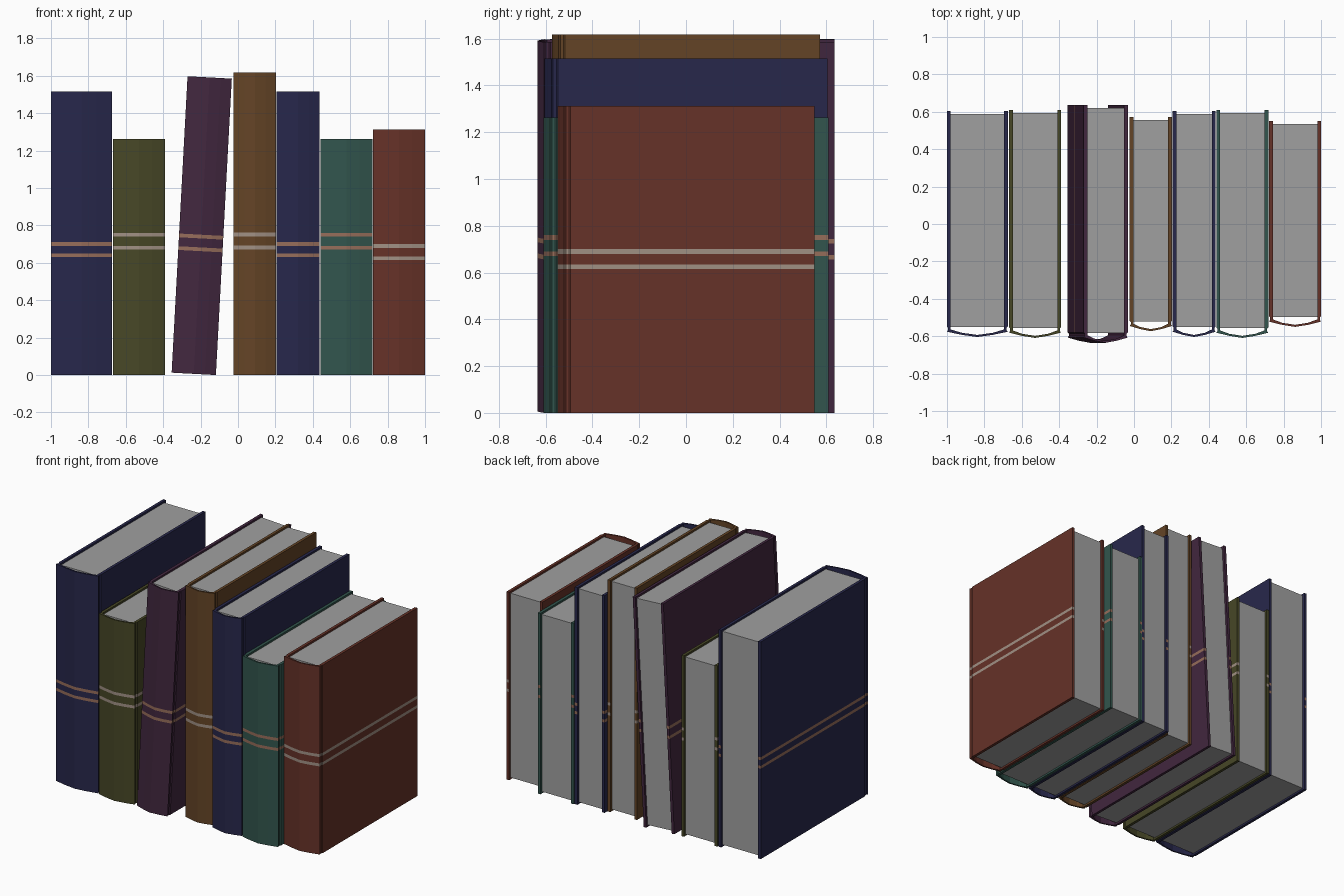
import bpy, bmesh, math

if "Cube" in bpy.data.objects:
    bpy.data.objects.remove(bpy.data.objects["Cube"])


def material(name, r, g, b):
    m = bpy.data.materials.new(name)
    lin = [((c / 255 + 0.055) / 1.055) ** 2.4 for c in (r, g, b)]
    m.diffuse_color = (*lin, 1)
    m.use_nodes = True
    m.node_tree.nodes["Principled BSDF"].inputs["Base Color"].default_value = m.diffuse_color
    return m


navy = material("navy cloth", 39, 39, 75)
olive = material("olive cloth", 71, 71, 38)
purple = material("purple cloth", 66, 39, 63)
brown = material("brown cloth", 100, 68, 38)
teal = material("teal cloth", 50, 85, 77)
red = material("red cloth", 102, 50, 40)
copper = material("copper band", 150, 109, 90)
beige = material("beige band", 160, 144, 132)
paper = material("paper", 160, 160, 160)


def finish(name, bm, mats):
    bmesh.ops.recalc_face_normals(bm, faces=bm.faces)
    me = bpy.data.meshes.new(name)
    bm.to_mesh(me)
    bm.free()
    ob = bpy.data.objects.new(name, me)
    bpy.context.collection.objects.link(ob)
    for m in mats:
        me.materials.append(m)
    return ob


def book(name, x0, x1, height, half_depth, cloth, band, z_bands, tilt=0):
    h, d = (x1 - x0) / 2, half_depth
    t, s = 0.02, 0.011           # board and spine thickness
    # Half of the cover section, from the back edge to the spine centre: outer and inner points
    outer = [(h, d), (h, -d + .056), (h - .006, -d + .05), (h - .006, -d + .036),
             (h, -d + .028), (h * .5, -d + .011), (0, -d)]
    inner = [(h - t, d), (h - t, -d + .056), (h - t, -d + .05), (h - t, -d + .042),
             (h - t, -d + .029 + s), (h * .5, -d + .011 + s), (0, -d + s)]
    mirror = lambda pts: pts + [(-x, y) for x, y in pts[-2::-1]]
    outer, inner = mirror(outer), mirror(inner)

    # Cover: the section stacked in layers, with the two bands as their own layers
    levels = [0]
    for z in z_bands:
        levels += [z - .01, z + .01]
    levels.append(height)
    bm = bmesh.new()
    rows_o = [[bm.verts.new((x, y, z)) for x, y in outer] for z in levels]
    rows_i = [[bm.verts.new((x, y, z)) for x, y in inner] for z in levels]
    n = len(outer)
    for k in range(len(levels) - 1):
        for i in range(n - 1):
            f = bm.faces.new((rows_o[k][i], rows_o[k][i + 1], rows_o[k + 1][i + 1], rows_o[k + 1][i]))
            f.material_index = k % 2
            bm.faces.new((rows_i[k][i], rows_i[k + 1][i], rows_i[k + 1][i + 1], rows_i[k][i + 1]))
        for i in (0, n - 1):
            f = bm.faces.new((rows_o[k][i], rows_o[k + 1][i], rows_i[k + 1][i], rows_i[k][i]))
            f.material_index = k % 2
    for k in (0, -1):
        for i in range(n - 1):
            bm.faces.new((rows_o[k][i], rows_o[k][i + 1], rows_i[k][i + 1], rows_i[k][i]))
    cover = finish(name + "_cover", bm, [cloth, band])

    # Page block, slightly inset at the back, top and bottom
    bm = bmesh.new()
    bmesh.ops.create_cube(bm, size=1)
    y_front, y_back, inset = -d + .053, d - .016, .013
    for v in bm.verts:
        v.co.x *= 2 * (h - t)
        v.co.y = y_back if v.co.y > 0 else y_front
        v.co.z = height - inset if v.co.z > 0 else inset
    pages = finish(name + "_pages", bm, [paper])

    for ob in (cover, pages):
        ob.location = ((x0 + x1) / 2, 0, h * math.sin(tilt))
        ob.rotation_euler.y = tilt


# The row of books, left to right
book("wide_navy_book", -1.0, -.675, 1.515, .604, navy, copper, (.64, .70))
book("olive_book", -.668, -.39, 1.262, .609, olive, beige, (.68, .75))
book("leaning_purple_book", -.355, -.118, 1.587, .635, purple, copper, (.667, .735), math.radians(3.07))
book("brown_book", -.023, .203, 1.617, .573, brown, beige, (.682, .752))
book("slim_navy_book", .206, .436, 1.515, .604, navy, copper, (.64, .70))
book("teal_book", .44, .718, 1.262, .609, teal, copper, (.68, .75))
book("red_book", .722, 1.0, 1.312, .55, red, beige, (.625, .69))
